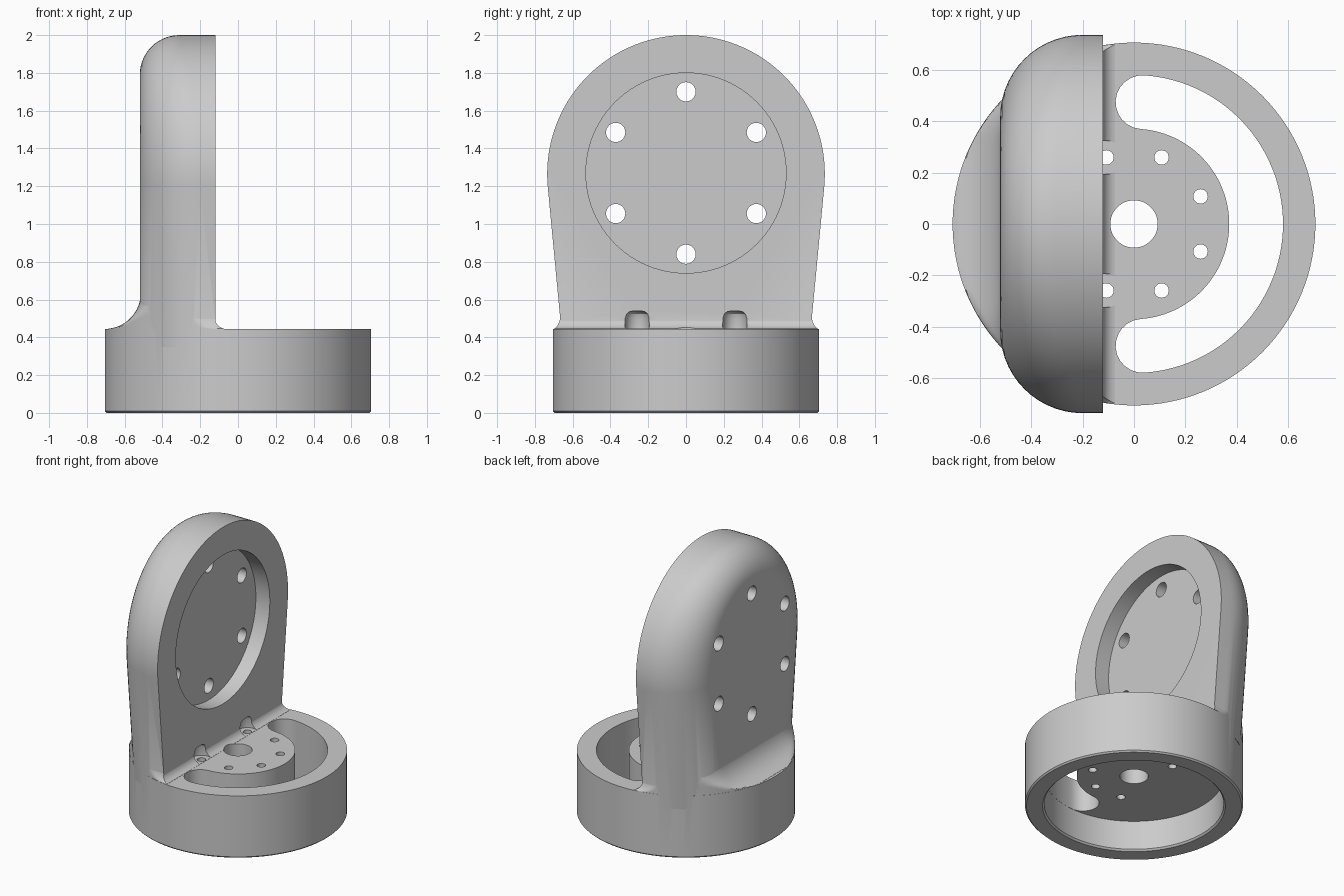
import bpy, bmesh
from math import sin, cos, pi, radians, sqrt, hypot

cube = bpy.data.objects.get("Cube")
if cube:
    bpy.data.objects.remove(cube)

grey = bpy.data.materials.new("plain grey")
grey.use_nodes = True
GREY = (0.6, 0.6, 0.6, 1)
grey.diffuse_color = GREY
grey.node_tree.nodes["Principled BSDF"].inputs["Base Color"].default_value = GREY


def loft(name, rings):
    """Closed solid skinned through rings of equal point count."""
    bm = bmesh.new()
    vs = [[bm.verts.new(p) for p in ring] for ring in rings]
    n = len(vs[0])
    for a, b in zip(vs, vs[1:]):
        for i in range(n):
            j = (i + 1) % n
            bm.faces.new((a[i], a[j], b[j], b[i]))
    bm.faces.new(vs[0][::-1])
    bm.faces.new(vs[-1])
    bmesh.ops.recalc_face_normals(bm, faces=bm.faces)
    mesh = bpy.data.meshes.new(name)
    bm.to_mesh(mesh)
    bm.free()
    mesh.materials.append(grey)
    ob = bpy.data.objects.new(name, mesh)
    bpy.context.collection.objects.link(ob)
    return ob


def lathe(name, profile, x=0, y=0, n=32):
    """Upright turned solid from (radius, height) pairs."""
    turn = [2 * pi * i / n for i in range(n)]
    return loft(name, [[(x + r * cos(t), y + r * sin(t), z) for t in turn]
                       for r, z in profile])


def rod_x(name, r, x0, x1, y, z, n=32):
    """Cylinder lying along x."""
    turn = [2 * pi * i / n for i in range(n)]
    return loft(name, [[(x, y + r * cos(t), z + r * sin(t)) for t in turn]
                       for x in (x0, x1)])


def boolean(target, tool, op):
    mod = target.modifiers.new(tool.name, 'BOOLEAN')
    mod.operation, mod.solver, mod.object = op, 'EXACT', tool
    bpy.context.view_layer.objects.active = target
    bpy.ops.object.modifier_apply(modifier=mod.name)
    bpy.data.objects.remove(tool)


R, TOP = 0.705, 0.445            # base radius and height
BACK, FRONT = -0.52, -0.12       # upright plate faces
HUB_Z, HEAD = 1.265, 0.735       # upright head centre and radius

# Base drum with a bore from below
body = lathe("bracket_body", [(R - 0.01, 0), (R, 0.01), (R, TOP)], n=128)
bore = lathe("bore", [(0.6, -0.01), (0.58, 0.012), (0.58, 0.22)], n=128)
boolean(body, bore, 'DIFFERENCE')

# Upright plate: arched outline, rounded along its back edge
tilt = radians(5.4)
angles = [-tilt + (pi + 2 * tilt) * i / 72 for i in range(73)]


def outline(x, t):
    """Arch at depth x, t is the progress of the back rounding."""
    pts = []
    for a in angles:
        size = 0.32 - 0.11 * max(0, sin(a)) ** 2
        r = HEAD - size * (1 - cos(t))
        px = x if x is not None else BACK + size * (1 - sin(t))
        pts.append((px, r * cos(a), HUB_Z + r * sin(a)))
    foot = 0.35
    (xa, ya, za), (xb, yb, zb) = pts[0], pts[-1]
    drop = (za - foot) * sin(tilt) / cos(tilt)
    return [(xa, ya - drop, foot)] + pts + [(xb, yb + drop, foot)]


steps = [radians(90) * i / 14 for i in range(15)]
upright = loft("upright", [outline(FRONT, 0)] + [outline(None, t) for t in steps])
boolean(body, upright, 'UNION')


# Flared foot blending the plate into the drum, trimmed to the drum rim
def cove(z, r):
    h = min(r, max(0, TOP + r - z))
    return r - sqrt(r * r - h * h)


def foot_ring(z):
    back = BACK + 0.005 - cove(z, 0.19)
    front = FRONT - 0.003 + cove(z, 0.06)
    half = 0.66 + cove(z, 0.11) * 0.4
    c = 0.32
    pts = [(front, -half + 2 * half * i / 30) for i in range(31)]
    pts += [(front + (back + c - front) * i / 10, half) for i in range(1, 10)]
    arc = [(back + c - c * sin(t), half - c + c * cos(t)) for t in steps]
    pts += arc
    pts += [(back, (half - c) * (1 - i / 10)) for i in range(1, 20)]
    pts += [(x, -y) for x, y in reversed(arc)]
    pts += [(back + c + (front - back - c) * i / 10, -half) for i in range(1, 10)]
    ring = []
    for x, y in pts:
        k = min(1, (R - 0.001) / hypot(x, y))
        ring.append((x * k, y * k, z))
    return ring


levels = [TOP - 0.03] + [TOP + 0.001 + 0.189 * (i / 16) ** 1.6 for i in range(17)]
boolean(body, loft("flared_foot", [foot_ring(z) for z in levels]), 'UNION')

# Round recess and bolt circle in the upright
boolean(body, rod_x("recess", 0.53, FRONT - 0.11, 0, 0, 1.27, 96), 'DIFFERENCE')
for i in range(6):
    a = pi / 6 + i * pi / 3
    boolean(body, rod_x("plate_hole", 0.051, -0.8, 0, 0.43 * cos(a),
                        1.27 + 0.43 * sin(a)), 'DIFFERENCE')

# Crescent slot through the drum floor
outer, inner = 0.579, 0.37
mid, cap = (outer + inner) / 2, (outer - inner) / 2
end = radians(86)
sweep = [-end + 2 * end * i / 60 for i in range(61)]
slot = [(outer * cos(a), outer * sin(a)) for a in sweep]
for side, arc in ((1, None), (-1, sweep[::-1])):
    if arc:
        slot += [(inner * cos(a), inner * sin(a)) for a in arc]
    for i in range(1, 12):
        t = side * end + pi * i / 12 + (0 if side > 0 else pi)
        slot.append((mid * cos(end) + cap * cos(t),
                     side * mid * sin(end) + cap * sin(t)))
boolean(body, loft("slot", [[(x, y, z) for x, y in slot] for z in (0.15, 0.6)]),
        'DIFFERENCE')

# Centre hole, small bolt holes and relief pockets beside the plate
boolean(body, lathe("centre_hole", [(0.092, 0.1), (0.092, 0.6)], n=48), 'DIFFERENCE')
for deg in (22.5, 67.5, 112.5):
    for s in (-1, 1):
        x, y = 0.28 * cos(radians(deg)), s * 0.28 * sin(radians(deg))
        boolean(body, lathe("floor_hole", [(0.028, 0.1), (0.028, 0.5)], x, y, 24),
                'DIFFERENCE')
        if x < 0:
            pocket = [(0.065, TOP + 0.001), (0.065, 0.5), (0.058, 0.523),
                      (0.045, 0.535), (0.025, 0.54)]
            boolean(body, lathe("relief_pocket", pocket, x, y), 'DIFFERENCE')

# Smooth shading with crisp edges
bpy.ops.object.select_all(action='DESELECT')
body.select_set(True)
bpy.context.view_layer.objects.active = body
bpy.ops.object.shade_smooth_by_angle(angle=radians(30))
